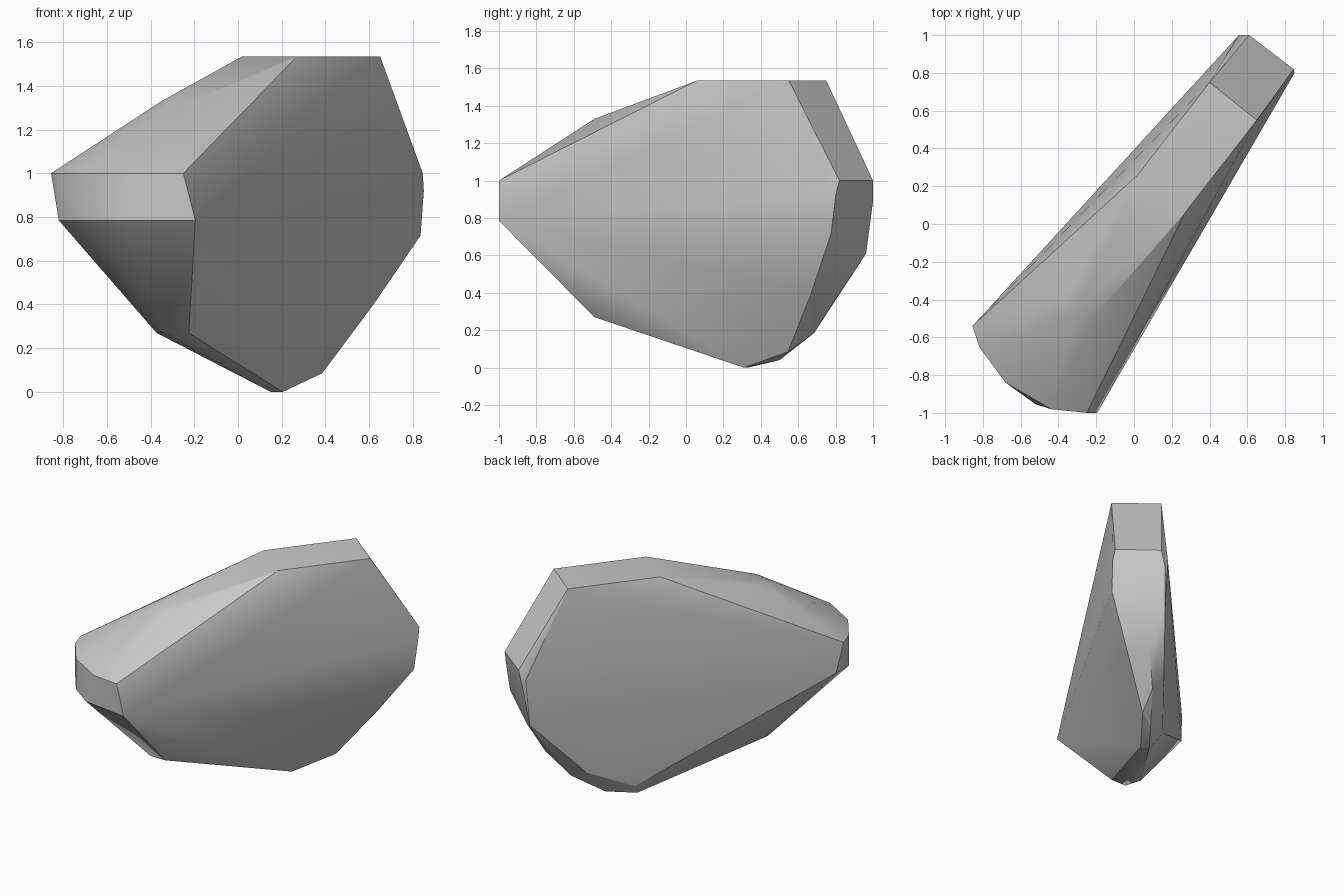
import bpy
import bmesh
import math

default_cube = bpy.data.objects.get("Cube")
if default_cube:
    bpy.data.objects.remove(default_cube, do_unlink=True)


def make_material(name, value):
    material = bpy.data.materials.new(name)
    material.use_nodes = True
    colour = (value, value, value, 1)
    material.diffuse_color = colour
    material.node_tree.nodes["Principled BSDF"].inputs["Base Color"].default_value = colour
    return material


def level(height, *outline):
    """Lift a plan outline to one height."""
    return [(x, y, height) for x, y in outline]


# Plan outlines of the slanted wedge, from the crown down to the keel
crown = level(1.535, (.02, .26), (.4, .75), (.65, .55), (.27, .06))
brow = level(1.33, (-.21, -.49), (-.3, -.46), (-.35, -.37))
nose_top = level(1, (-.855, -.54), (-.82, -.65), (-.68, -.84), (-.44, -.98), (-.25, -1))
nose_bottom = level(.785, (-.82, -.505), (-.82, -.65), (-.68, -.84), (-.52, -.955), (-.195, -1))
chin = level(.27, (-.225, -.49), (-.34, -.49), (-.373, -.38))
keel = level(0, (.15, .33), (.205, .31))
tail_top = level(1, (.61, 1), (.845, .82))

# Rounded rear edge: border of the left face, outermost ridge, border of the right face
left_border = [(.555, 1, .94), (.547, .963, .61), (.31, .665, .227), (.11, .417, .09)]
rear_ridge = [(.58, 1, .89), (.63, .88, .57), (.54, .8, .37), (.42, .685, .185), (.28, .5, .04)]
right_border = [(.85, .8, .92), (.835, .775, .715), (.62, .67, .4), (.385, .545, .085)]

# Skin the outlines into one faceted block
bm = bmesh.new()
for outline in (crown, brow, nose_top, nose_bottom, chin, keel, tail_top,
                left_border, rear_ridge, right_border):
    for point in outline:
        bm.verts.new(point)
bmesh.ops.convex_hull(bm, input=bm.verts)
loose = [v for v in bm.verts if not v.link_faces]
bmesh.ops.delete(bm, geom=loose, context="VERTS")
bmesh.ops.recalc_face_normals(bm, faces=bm.faces)

mesh = bpy.data.meshes.new("wedge_stone")
bm.to_mesh(mesh)
bm.free()
mesh.materials.append(make_material("stone grey", .58))

stone = bpy.data.objects.new("wedge_stone", mesh)
bpy.context.collection.objects.link(stone)

# Soft shading across shallow facets, crisp main borders
bpy.ops.object.select_all(action="DESELECT")
stone.select_set(True)
bpy.context.view_layer.objects.active = stone
bpy.ops.object.shade_smooth_by_angle(angle=math.radians(27))
